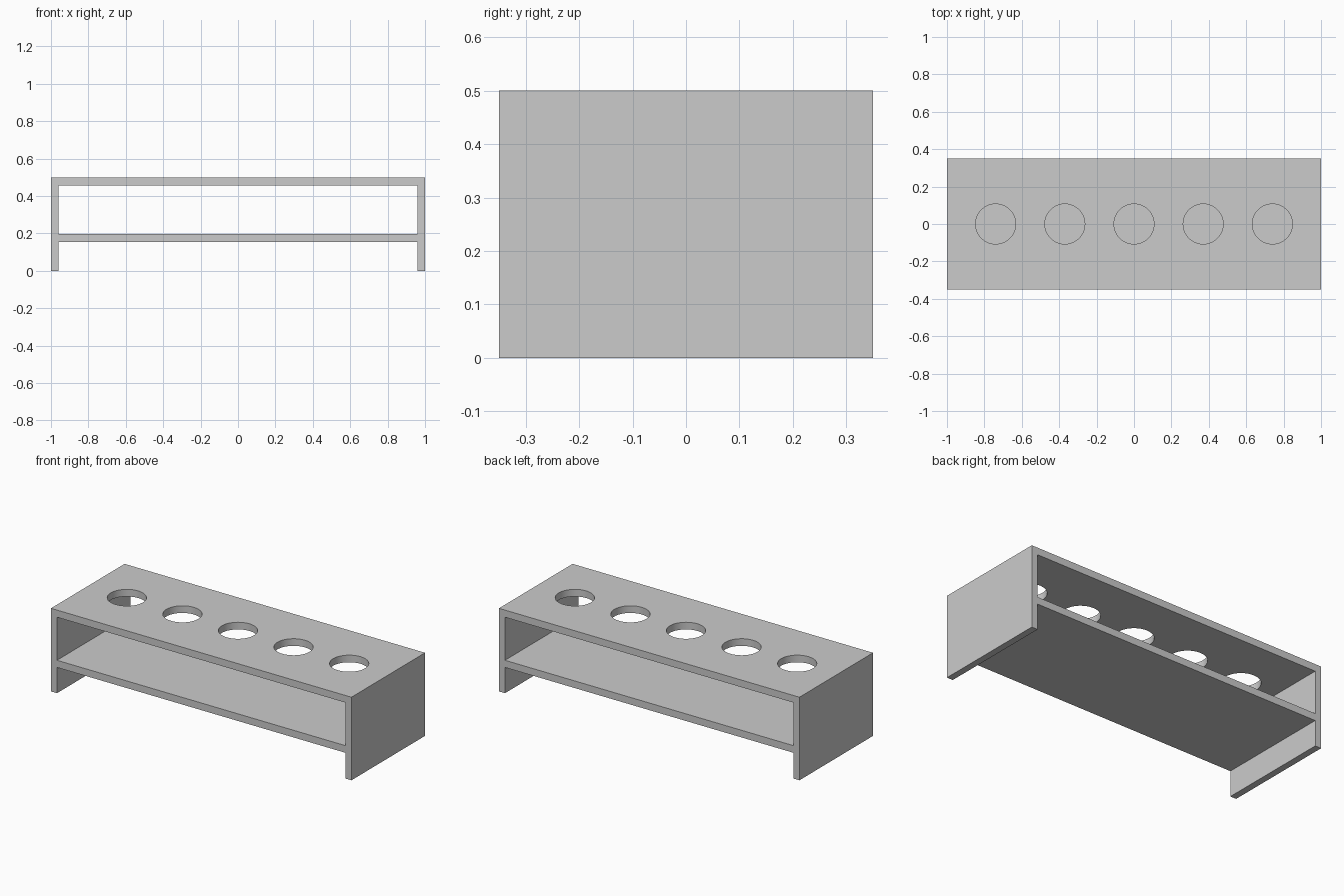
import bpy

if "Cube" in bpy.data.objects:
    bpy.data.objects.remove(bpy.data.objects["Cube"])

DEPTH, HEIGHT, WALL, BOARD = 0.70, 0.50, 0.04, 0.043
HOLE_R, PITCH = 0.107, 0.37


def box(name, x0, x1, z0, z1):
    bpy.ops.mesh.primitive_cube_add(size=1, location=((x0 + x1) / 2, 0, (z0 + z1) / 2))
    ob = bpy.context.object
    ob.name = name
    ob.scale = (x1 - x0, DEPTH, z1 - z0)
    bpy.ops.object.transform_apply(location=False, rotation=False, scale=True)
    return ob


# End panels
box("left_panel", -1, -1 + WALL, 0, HEIGHT)
box("right_panel", 1 - WALL, 1, 0, HEIGHT)

# Solid lower shelf and top board, fitted between the panels
box("lower_shelf", -1 + WALL, 1 - WALL, 0.155, 0.155 + BOARD)
top = box("top_board", -1 + WALL, 1 - WALL, HEIGHT - BOARD, HEIGHT)

# Row of five round holes through the top board
for i in range(-2, 3):
    bpy.ops.mesh.primitive_cylinder_add(vertices=64, radius=HOLE_R, depth=0.2,
                                        location=(i * PITCH, 0, HEIGHT - BOARD / 2))
    cutter = bpy.context.object
    cutter.name = f"hole_cutter_{i + 3}"
    cutter.hide_render = True
    cutter.display_type = 'WIRE'
    cut = top.modifiers.new(f"hole_{i + 3}", 'BOOLEAN')
    cut.operation = 'DIFFERENCE'
    cut.solver = 'EXACT'
    cut.object = cutter

# Apply the cuts, drop the cutters and smooth the hole walls
bpy.ops.object.select_all(action='DESELECT')
top.select_set(True)
bpy.context.view_layer.objects.active = top
for cut in list(top.modifiers):
    cutter = cut.object
    bpy.ops.object.modifier_apply(modifier=cut.name)
    bpy.data.objects.remove(cutter)
bpy.ops.object.shade_smooth_by_angle()
